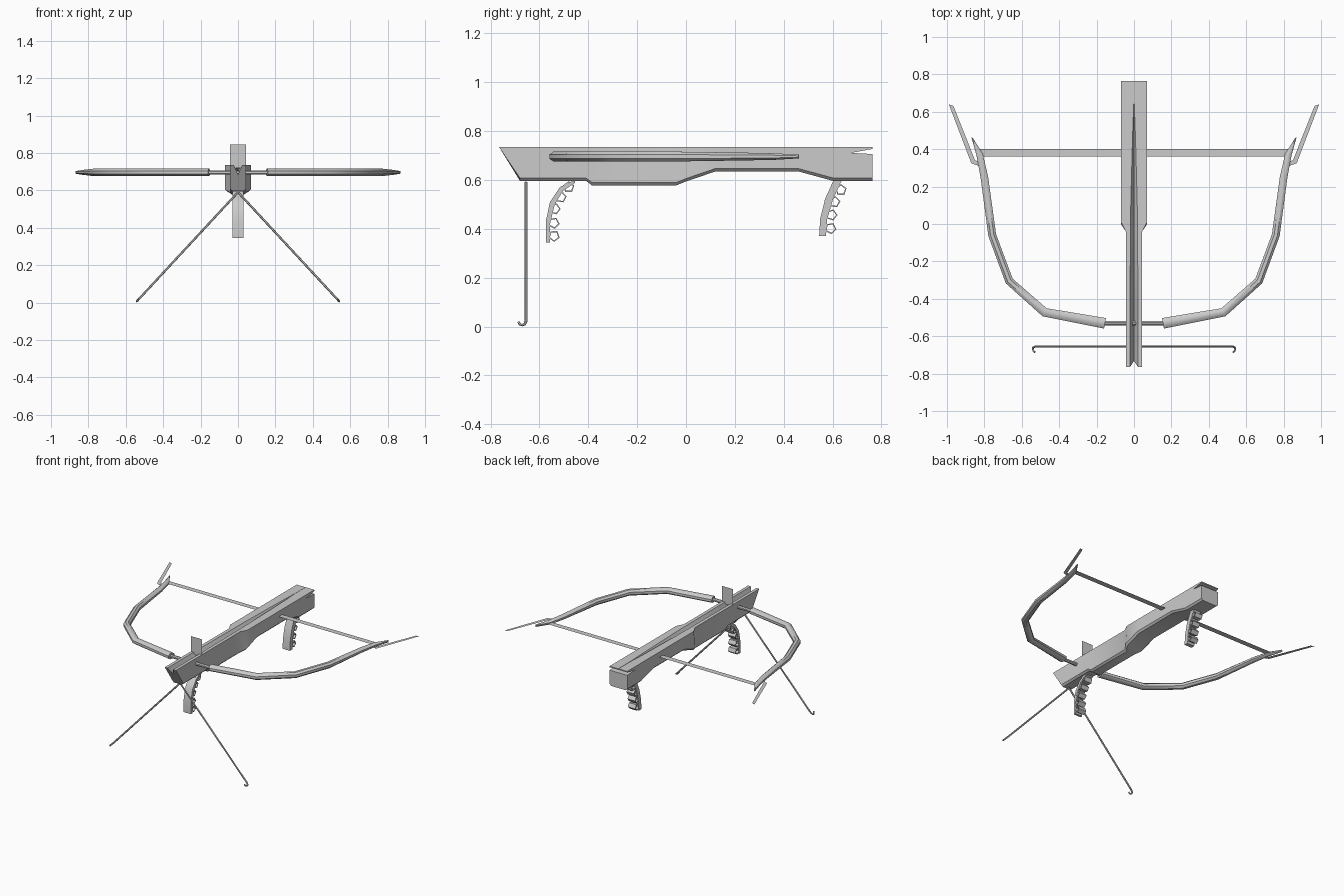
import bpy, bmesh, math
from mathutils import Vector

if "Cube" in bpy.data.objects:
    bpy.data.objects.remove(bpy.data.objects["Cube"])


def make(name, verts, faces, smooth=None):
    me = bpy.data.meshes.new(name)
    me.from_pydata([tuple(v) for v in verts], [], faces)
    bm = bmesh.new()
    bm.from_mesh(me)
    bmesh.ops.recalc_face_normals(bm, faces=bm.faces)
    bm.to_mesh(me)
    bm.free()
    ob = bpy.data.objects.new(name, me)
    bpy.context.collection.objects.link(ob)
    if smooth:
        bpy.ops.object.select_all(action='DESELECT')
        ob.select_set(True)
        bpy.context.view_layer.objects.active = ob
        bpy.ops.object.shade_smooth_by_angle(angle=math.radians(smooth))
    return ob


def loft(name, rings, smooth=None):
    """Skin closed rings of equal point count and cap the ends."""
    n = len(rings[0])
    verts = [v for r in rings for v in r]
    faces = [(i*n + k, i*n + (k+1) % n, (i+1)*n + (k+1) % n, (i+1)*n + k)
             for i in range(len(rings)-1) for k in range(n)]
    faces += [tuple(range(n)), tuple(range((len(rings)-1)*n, len(rings)*n))]
    return make(name, verts, faces, smooth)


def sweep(name, path, radii, up, sides, smooth=40):
    """Sweep an ellipse (side radius, up radius) along a path."""
    pts = [Vector(p) for p in path]
    rings = []
    for i, p in enumerate(pts):
        a, b = pts[max(i-1, 0)], pts[min(i+1, len(pts)-1)]
        t0 = (p - a).normalized() if i else (b - p).normalized()
        t1 = (b - p).normalized() if i < len(pts)-1 else t0
        side = (t0 + t1).normalized().cross(Vector(up)).normalized()
        v = side.cross((t0 + t1).normalized())
        rw, rh = radii[i]
        rings.append([p + side*rw*math.cos(2*math.pi*(k+.5)/sides)
                      + v*rh*math.sin(2*math.pi*(k+.5)/sides) for k in range(sides)])
    return loft(name, rings, smooth)


def extrude_yz(name, prof, hw, smooth=None):
    return loft(name, [[(x, y, z) for y, z in prof] for x in (-hw, hw)], smooth)


# Stock: sections of (bottom y, top y, half width, bottom z, groove half width, groove depth)
TOP = 0.735
sections = [
    (-.68, -.765, .044, .597, .022, .052), (-.41, -.41, .044, .597, .022, .05),
    (-.385, -.385, .044, .578, .021, .03), (-.04, -.04, .044, .578, .019, .03),
    (0, .01, .07, .594, .019, .03), (.12, .12, .07, .635, .017, .026),
    (.46, .46, .07, .635, .008, .015), (.6, .6, .07, .597, .003, .006),
    (.65, .65, .07, .597, .001, .001), (.764, .764, .07, .597, .001, .001)]
rings = []
for yb, yt, w, zb, g, d in sections:
    half = [(g, yt, TOP), (w, yt, TOP), (w, yb, zb + .012), (w - .012, yb, zb)]
    ring = [(0, yt + (yb - yt)*d/(TOP - zb), TOP - d)] + half
    ring += [(-x, y, z) for x, y, z in reversed(half)]
    rings.append(ring)
stock = loft("stock", rings, 35)

# Wedge slot in the butt
slot = extrude_yz("slot_cutter", [(.675, .711), (.79, .705), (.79, .732)], .2)
slot.hide_render = True
slot.hide_viewport = True
cut = stock.modifiers.new("slot", 'BOOLEAN')
cut.object = slot
cut.solver = 'EXACT'

# Bow mount rod
sweep("bow_mount", [(-.16, -.531, .695), (.16, -.531, .695)], [(.012, .012)]*2, (0, 0, 1), 8)

# Bow limbs, string hooks and legs on both sides
limb = [(.155, -.531), (.478, -.472), (.667, -.305), (.758, -.06),
        (.80, .25), (.825, .37), (.866, .462)]
limb_r = [(.031, .022), (.026, .022), (.024, .022), (.023, .022),
          (.022, .017), (.019, .014), (.003, .008)]
hook = [(.99, .64), (.87, .325), (.81, .303)]
for s, side in ((1, "right"), (-1, "left")):
    sweep(side + "_limb", [(s*x, y, .696) for x, y in limb], limb_r, (0, 0, 1), 8)

    # flat outward hook at the limb end
    inner = [(.966, .632), (.85, .341), (.805, .323)]
    hv = [(s*x, y, .697) for x, y in hook + inner]
    make(side + "_limb_hook", hv, [(0, 1, 4, 3), (1, 2, 5, 4)])

    # bipod leg with curled foot
    leg = [(0, -.655, .59), (s*.527, -.655, .022), (s*.539, -.66, .01),
           (s*.541, -.67, .006), (s*.537, -.68, .009), (s*.53, -.685, .019)]
    sweep(side + "_leg", leg, [(.006, .006)]*3 + [(.005, .005)]*3, (.7, .1, .7*s), 6)

# String: flat band
make("string", [(-.825, .36, .697), (.825, .36, .697), (.825, .40, .697), (-.825, .40, .697)],
     [(0, 1, 2, 3)])

# Sight plate
make("sight", [(-.044, -.47, .72), (.044, -.47, .72), (.044, -.47, .845), (-.044, -.47, .845)],
     [(0, 1, 2, 3)])


# Grips: curved plate with a row of five-sided finger rings
def finger_ring(name, y, z, tilt, hw=.029):
    loops = []
    for x, r in ((-hw, .024), (hw, .024), (hw, .018), (-hw, .018)):
        loops.append([(x, y + r*math.cos(tilt + k*2*math.pi/5),
                       z + r*math.sin(tilt + k*2*math.pi/5)) for k in range(5)])
    verts = [v for l in loops for v in l]
    faces = [(i*5 + k, i*5 + (k+1) % 5, (i+1) % 4*5 + (k+1) % 5, (i+1) % 4*5 + k)
             for i in range(4) for k in range(5)]
    make(name, verts, faces)


grips = {
    "front_grip": ([(-.455, .60), (-.516, .571), (-.557, .51), (-.573, .433), (-.573, .345),
                    (-.557, .345), (-.557, .42), (-.537, .50), (-.504, .555), (-.455, .588)],
                   [(-.48, .571), (-.512, .53), (-.537, .482), (-.541, .424), (-.54, .371)]),
    "rear_grip": ([(.604, .60), (.569, .522), (.549, .44), (.545, .371),
                   (.573, .371), (.578, .44), (.602, .522), (.638, .60)],
                  [(.634, .559), (.608, .51), (.596, .457), (.592, .402)])}
for name, (prof, centres) in grips.items():
    extrude_yz(name, prof, .029, 35)
    for i, (y, z) in enumerate(centres):
        finger_ring(f"{name}_ring_{i + 1}", y, z, .3 - .15*i)
